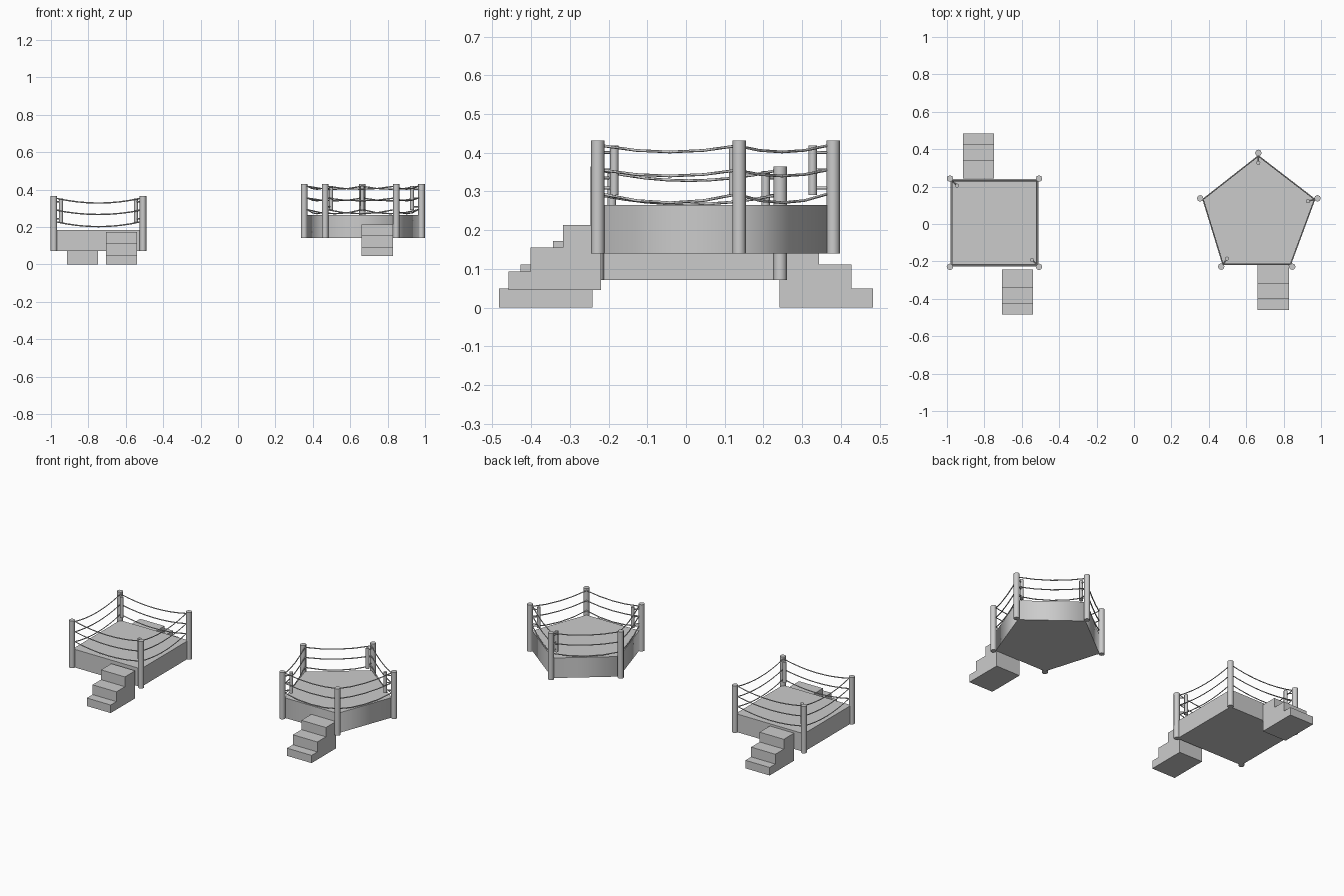
import bpy, bmesh
from mathutils import Vector

if "Cube" in bpy.data.objects:
    bpy.data.objects.remove(bpy.data.objects["Cube"])


def mesh_object(name, bm):
    bmesh.ops.recalc_face_normals(bm, faces=bm.faces)
    me = bpy.data.meshes.new(name)
    bm.to_mesh(me)
    bm.free()
    ob = bpy.data.objects.new(name, me)
    bpy.context.collection.objects.link(ob)
    return ob


def prism(name, outline, direction):
    """Extrude a closed 3D outline along a direction."""
    bm = bmesh.new()
    face = bm.faces.new([bm.verts.new(p) for p in outline])
    ext = bmesh.ops.extrude_face_region(bm, geom=[face])
    moved = [v for v in ext["geom"] if isinstance(v, bmesh.types.BMVert)]
    bmesh.ops.translate(bm, verts=moved, vec=direction)
    # the extrude keeps the first face as the closed base
    return mesh_object(name, bm)


def post(name, p, r, z0, z1, sides=8):
    bpy.ops.mesh.primitive_cylinder_add(vertices=sides, radius=r, depth=z1 - z0,
                                        location=(p.x, p.y, (z0 + z1) / 2))
    ob = bpy.context.object
    ob.name = name
    bpy.ops.object.shade_smooth_by_angle(angle=1.0)


def rope(name, points, r):
    cu = bpy.data.curves.new(name, 'CURVE')
    cu.dimensions = '3D'
    cu.bevel_depth = r
    cu.bevel_resolution = 0
    cu.use_fill_caps = True
    sp = cu.splines.new('POLY')
    sp.points.add(len(points) - 1)
    for q, p in zip(sp.points, points):
        q.co = (*p, 1)
    bpy.context.collection.objects.link(bpy.data.objects.new(name, cu))


def stairs(name, x0, x1, y_ring, y_steps, z0, z_steps):
    prof = [(y_ring, z0)]
    low = z0
    for y, z in zip(y_steps, z_steps):
        prof += [(y, low), (y, z)]
        low = z
    prof.append((y_ring, low))
    prism(name, [(x0, y, z) for y, z in prof], (x1 - x0, 0, 0))


def ring(name, corners, z0, deck, top, rope_levels, padded, segs, smooth, inset):
    pts = [Vector(c) for c in corners]
    mid = sum(pts, Vector((0, 0))) / len(pts)

    def inward(p, d):
        return p + (mid - p).normalized() * d

    # deck
    base = prism(name + "_platform", [(*inward(p, inset), z0) for p in pts],
                 (0, 0, deck - z0))
    if smooth:
        for f in base.data.polygons:
            f.use_smooth = abs(f.normal.z) < 0.5
    # corner posts
    for i, p in enumerate(pts):
        post(f"{name}_post_{i}", p, 0.0175, z0, top)
    # corner pads with their three short links
    for i in padded:
        q = inward(pts[i], 0.053)
        post(f"{name}_corner_pad_{i}", q, 0.011, top - 0.14, top - 0.012)
        for k in range(3):
            z = top - 0.03 - 0.046 * k
            rope(f"{name}_pad_link_{i}_{k}", [(*pts[i], z), (*q, z)], 0.004)
    # sagging ropes
    for i, p in enumerate(pts):
        a, b = inward(p, 0.016), inward(pts[(i + 1) % len(pts)], 0.016)
        for k, (hi, sag) in enumerate(rope_levels):
            line = []
            for s in range(segs + 1):
                t = s / segs
                line.append((*a.lerp(b, t), hi - sag * 4 * t * (1 - t)))
            rope(f"{name}_rope_{i}_{k}", line, 0.0035)


# square ring
ring("square_ring",
     [(-0.984, -0.229), (-0.508, -0.229), (-0.508, 0.243), (-0.984, 0.243)],
     0.072, 0.185, 0.365, [(0.354, 0.026), (0.29, 0.023), (0.228, 0.026)],
     (1, 3), 8, False, 0.004)
for label, side, xa, xb in (("front", -1, -0.705, -0.54), ("back", 1, -0.915, -0.748)):
    stairs(f"square_ring_{label}_stairs", xa, xb, side * 0.242,
           [side * y for y in (0.483, 0.427, 0.343)], 0, (0.05, 0.111, 0.172))

# five-sided ring
ring("pentagon_ring",
     [(0.466, -0.228), (0.846, -0.228), (0.981, 0.137), (0.665, 0.38), (0.354, 0.137)],
     0.14, 0.265, 0.431, [(0.418, 0.016), (0.355, 0.015), (0.293, 0.022)],
     (0, 2, 3), 4, True, 0.014)
stairs("pentagon_ring_stairs", 0.66, 0.829, -0.22, (-0.459, -0.402, -0.318),
       0.045, (0.093, 0.155, 0.213))
